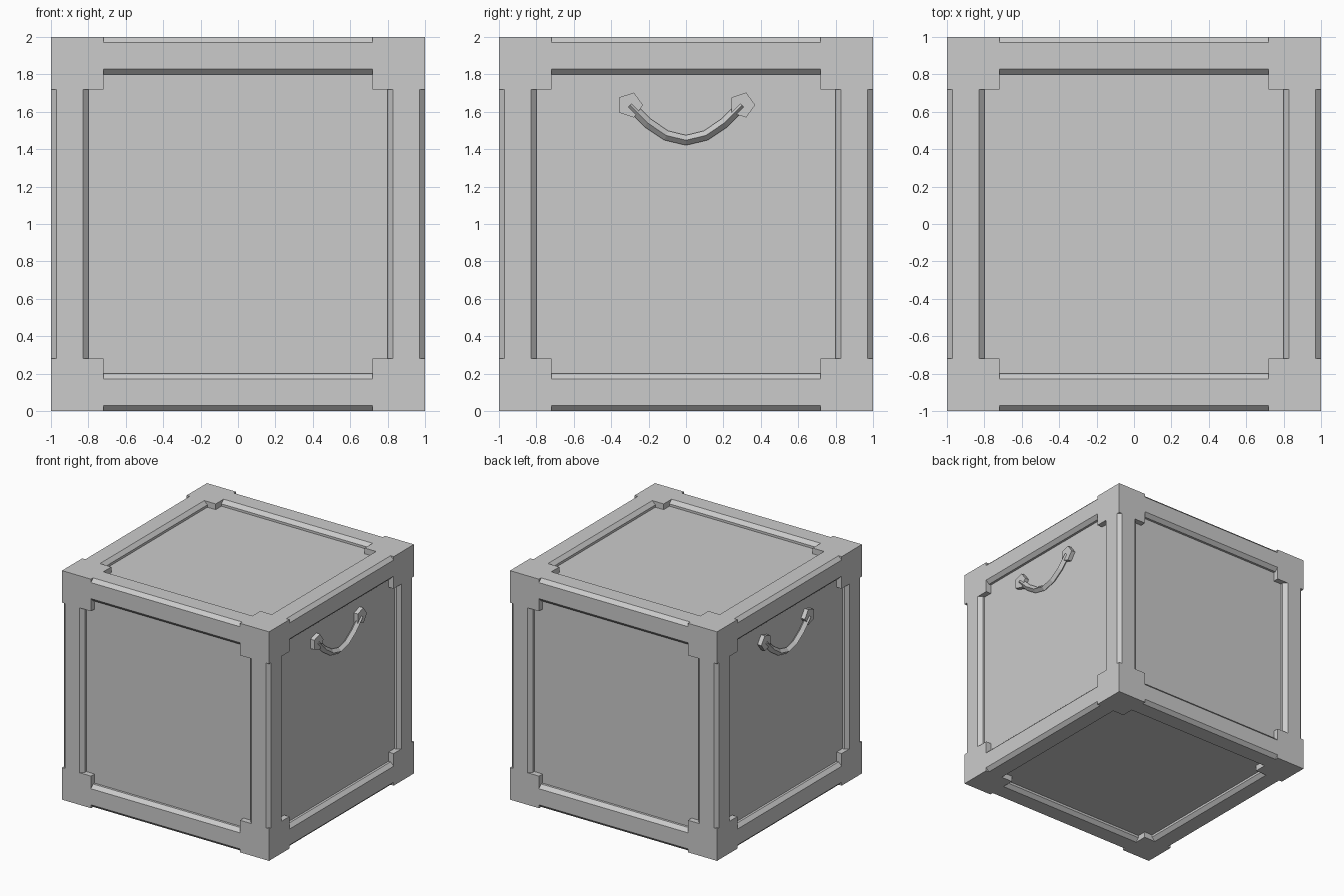
import bpy, bmesh, math
from itertools import product
from mathutils import Vector

if "Cube" in bpy.data.objects:
    bpy.data.objects.remove(bpy.data.objects["Cube"])

grey = bpy.data.materials.new("plain_grey")
grey.diffuse_color = (0.6, 0.6, 0.6, 1)
grey.use_nodes = True
grey.node_tree.nodes["Principled BSDF"].inputs["Base Color"].default_value = grey.diffuse_color

OUT, PANEL, CORNER, BEAM, CHAMFER = 1.0, 0.95, 0.28, 0.20, 0.03
MID = Vector((0, 0, 1))          # crate centre


def finish(name, bm):
    bmesh.ops.recalc_face_normals(bm, faces=bm.faces)
    me = bpy.data.meshes.new(name)
    bm.to_mesh(me)
    bm.free()
    me.materials.append(grey)
    ob = bpy.data.objects.new(name, me)
    bpy.context.collection.objects.link(ob)
    return ob


def box(name, centre, size, chamfer_axis=None):
    bm = bmesh.new()
    bmesh.ops.create_cube(bm, size=1)
    for v in bm.verts:
        v.co = Vector([c * s for c, s in zip(v.co, size)])
    if chamfer_axis is not None:  # chamfer only the long edges
        long_edges = [e for e in bm.edges
                      if abs((e.verts[0].co - e.verts[1].co)[chamfer_axis]) > 0.01]
        bmesh.ops.bevel(bm, geom=long_edges, offset=CHAMFER, segments=1,
                        profile=0.5, affect='EDGES')
    bmesh.ops.translate(bm, verts=bm.verts, vec=Vector(centre) + MID)
    return finish(name, bm)


def prism(bm, rings):
    """Join a list of point rings into a closed solid."""
    rows = [[bm.verts.new(p) for p in r] for r in rings]
    n = len(rows[0])
    for a, b in zip(rows, rows[1:]):
        for i in range(n):
            j = (i + 1) % n
            bm.faces.new((a[i], a[j], b[j], b[i]))
    bm.faces.new(rows[0])
    bm.faces.new(rows[-1])


# Recessed panels on all six sides
box("panels", (0, 0, 0), (2 * PANEL,) * 3)

# Corner blocks
c = OUT - CORNER / 2
for s in product((-1, 1), repeat=3):
    box("corner_block", [c * k for k in s], (CORNER,) * 3)

# Chamfered edge beams between the corner blocks
b = OUT - BEAM / 2
for axis in range(3):
    for s, t in product((-1, 1), repeat=2):
        pos, size = [s * b, t * b], [BEAM, BEAM]
        pos.insert(axis, 0)
        size.insert(axis, 2 * (OUT - CORNER))
        box("edge_beam", pos, size, axis)

# Handles on the left and right sides
half = [(0.30, 1.635), (0.205, 1.54), (0.105, 1.473)]
path = [(-y, z) for y, z in half] + [(0, 1.448)] + [(y, z) for y, z in half[::-1]]
R, BAR_X = 0.027, 0.972
for side, label in ((1, "right"), (-1, "left")):
    # five-sided mounts
    for y in (-0.30, 0.30):
        ring = [(y + 0.07 * math.cos(k * math.tau / 5),
                 1.636 + 0.07 * math.sin(k * math.tau / 5)) for k in range(5)]
        bm = bmesh.new()
        prism(bm, [[(side * x, p, q) for p, q in ring] for x in (0.93, 0.987)])
        finish(label + "_handle_mount", bm)
    # drooping four-sided bar
    rings = []
    for i, (y, z) in enumerate(path):
        y0, z0 = path[max(i - 1, 0)]
        y1, z1 = path[min(i + 1, len(path) - 1)]
        d = Vector((y1 - y0, z1 - z0)).normalized()
        n = Vector((-d.y, d.x)) * R
        rings.append([(side * (BAR_X + R), y, z),
                      (side * BAR_X, y + n.x, z + n.y),
                      (side * (BAR_X - R), y, z),
                      (side * BAR_X, y - n.x, z - n.y)])
    bm = bmesh.new()
    prism(bm, rings)
    finish(label + "_handle_bar", bm)
